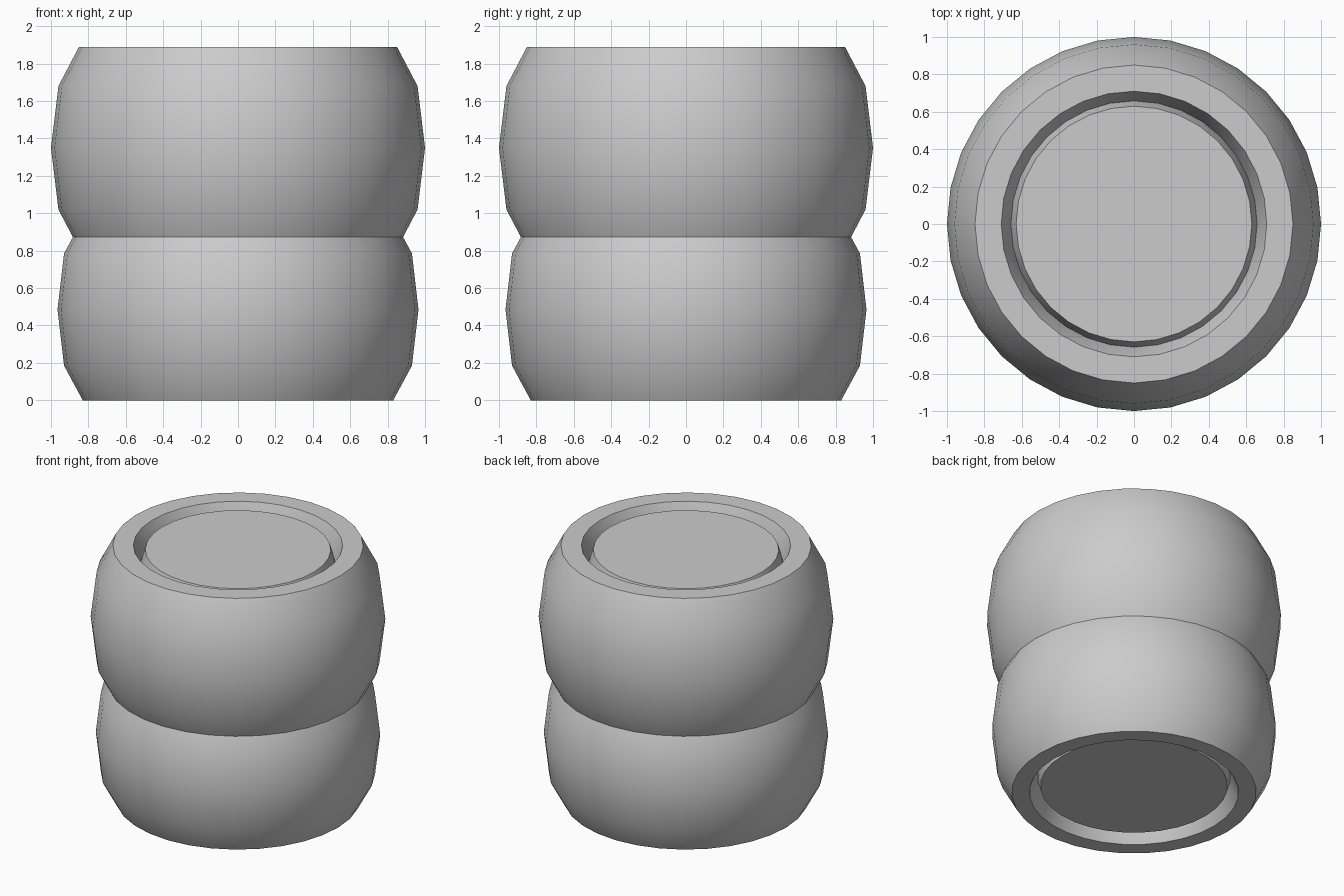
import bpy, bmesh
from math import cos, sin, tau, radians

cube = bpy.data.objects.get("Cube")
if cube:
    bpy.data.objects.remove(cube)

SIDES = 32

grey = bpy.data.materials.new("light_grey")
grey.use_nodes = True
grey.diffuse_color = (0.6, 0.6, 0.6, 1)
grey.node_tree.nodes["Principled BSDF"].inputs["Base Color"].default_value = (0.6, 0.6, 0.6, 1)


def lathe(name, profile, closed):
    """Spin an (r, z) profile about z; open profiles get flat end caps."""
    bm = bmesh.new()
    rings = [[bm.verts.new((r * cos(tau * i / SIDES), r * sin(tau * i / SIDES), z))
              for i in range(SIDES)] for r, z in profile]
    pairs = list(zip(rings, rings[1:]))
    if closed:
        pairs.append((rings[-1], rings[0]))
    else:
        bm.faces.new(rings[0])
        bm.faces.new(rings[-1])
    for a, b in pairs:
        for i in range(SIDES):
            j = (i + 1) % SIDES
            bm.faces.new((a[i], a[j], b[j], b[i]))
    bmesh.ops.recalc_face_normals(bm, faces=bm.faces)
    mesh = bpy.data.meshes.new(name)
    bm.to_mesh(mesh)
    bm.free()
    mesh.materials.append(grey)
    obj = bpy.data.objects.new(name, mesh)
    bpy.context.collection.objects.link(obj)
    bpy.ops.object.select_all(action="DESELECT")
    obj.select_set(True)
    bpy.context.view_layer.objects.active = obj
    bpy.ops.object.shade_smooth_by_angle(angle=radians(32))
    return obj


def ring(name, middle, half, shoulder, radii):
    """Bulging ring, symmetric about its middle height."""
    rim, side, belly = radii
    outer = [(rim, -half), (side, -shoulder), (belly, 0), (side, shoulder), (rim, half)]
    inner = [(0.71, half), (0.62, shoulder), (0.59, 0), (0.62, -shoulder), (0.71, -half)]
    return lathe(name, [(r, middle + z) for r, z in outer + inner], True)


# Stacked rings, overlapping at the waist
ring("lower_ring", 0.485, 0.485, 0.3, (0.83, 0.93, 0.965))
ring("upper_ring", 1.35, 0.54, 0.33, (0.85, 0.96, 1.0))

# Barrel core filling the hole, slightly recessed at both ends
lathe("core", [(0.635, 0.05), (0.68, 0.2), (0.69, 0.95), (0.68, 1.7), (0.63, 1.86)], False)
